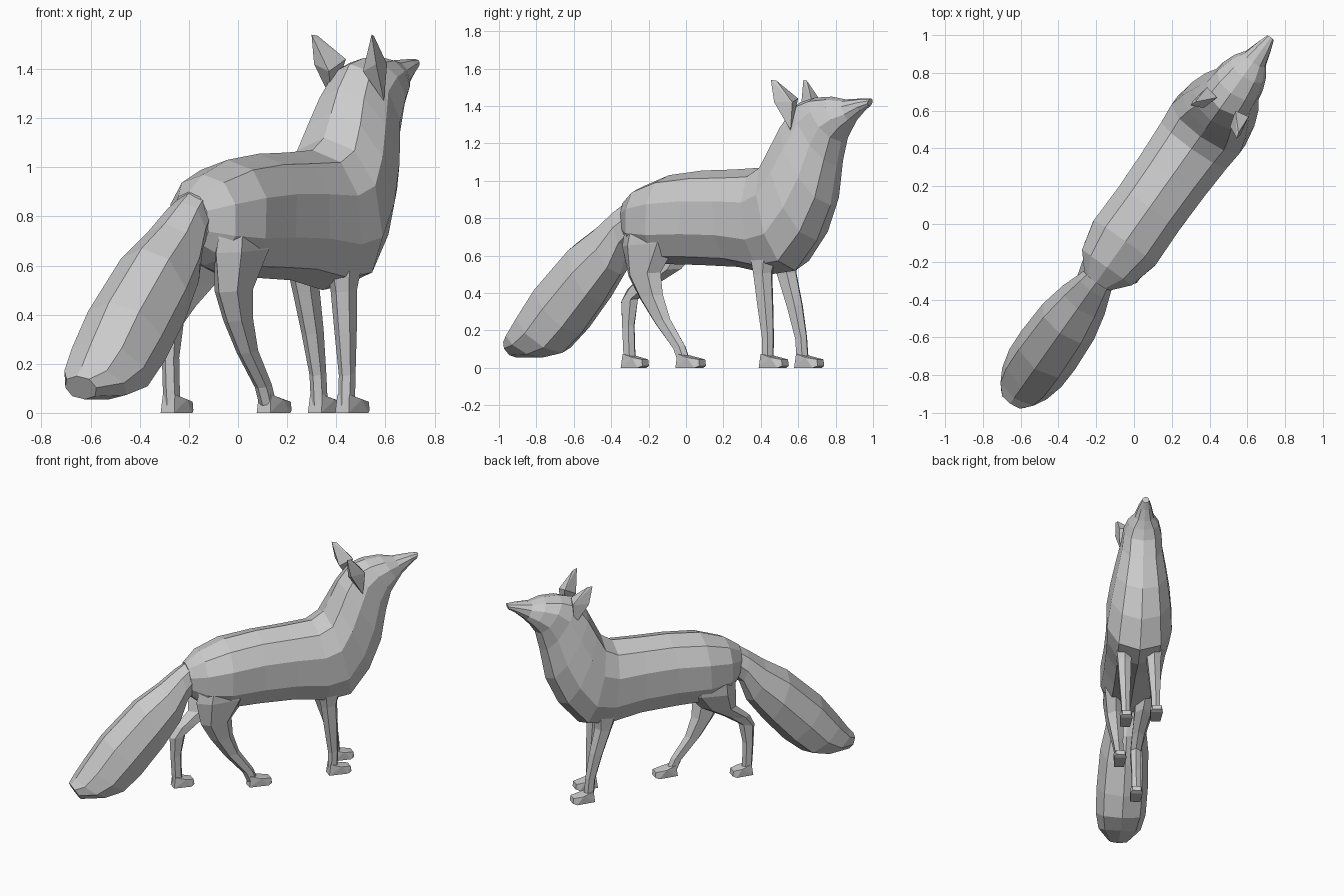
import bpy, bmesh, math
from mathutils import Matrix, Vector

# The animal is modelled along local +y, then turned diagonally
TURN = Matrix.Rotation(-math.atan2(0.58, 0.815), 4, 'Z')
MID = 0.017


def finish(bm, name):
    bmesh.ops.recalc_face_normals(bm, faces=bm.faces)
    bm.transform(TURN)
    me = bpy.data.meshes.new(name)
    bm.to_mesh(me)
    bm.free()
    ob = bpy.data.objects.new(name, me)
    bpy.context.collection.objects.link(ob)
    return ob


def loft(name, rings, n, t=MID, power=0.9):
    """Each ring: (y, z) of one edge, (y, z) of the opposite edge, half width[, x centre]."""
    bm = bmesh.new()
    loops = []
    for y1, z1, y2, z2, hw, *tc in rings:
        x = tc[0] if tc else t
        a, b = Vector((x, y1, z1)), Vector((x, y2, z2))
        c, h = (a + b) / 2, (a - b) / 2
        loop = []
        for k in range(n):
            ang = math.pi / 2 + 2 * math.pi * k / n
            cs, sn = math.cos(ang), math.sin(ang)
            cs = math.copysign(abs(cs) ** power, cs)
            sn = math.copysign(abs(sn) ** power, sn)
            loop.append(bm.verts.new(c + h * sn + Vector((hw * cs * 1.03, 0, 0))))
        loops.append(loop)
    for p, q in zip(loops, loops[1:]):
        for k in range(n):
            bm.faces.new((p[k], p[(k + 1) % n], q[(k + 1) % n], q[k]))
    bm.faces.new(loops[0])
    bm.faces.new(loops[-1])
    return finish(bm, name)


def hull(name, pts):
    bm = bmesh.new()
    for p in pts:
        bm.verts.new(p)
    res = bmesh.ops.convex_hull(bm, input=bm.verts)
    bmesh.ops.delete(bm, geom=[v for v in bm.verts if not v.link_faces], context='VERTS')
    return finish(bm, name)


# Torso, neck and head in one skin
loft("body", [
    (-.37, .90, -.34, .66, .085),
    (-.27, .97, -.27, .60, .165),
    (-.10, 1.03, -.12, .555, .205),
    (.12, 1.055, .10, .55, .20),
    (.32, 1.06, .35, .54, .205),
    (.50, 1.07, .57, .50, .215),
    (.58, 1.12, .73, .52, .225),
    (.63, 1.22, .87, .68, .205),
    (.68, 1.32, .96, .87, .175),
    (.76, 1.42, 1.0, 1.08, .14),
    (.86, 1.445, 1.03, 1.21, .13),
    (.97, 1.45, 1.07, 1.27, .105),
    (1.06, 1.435, 1.11, 1.315, .065),
    (1.16, 1.44, 1.17, 1.37, .042),
    (1.225, 1.44, 1.215, 1.40, .022)], 10)

# Bushy tail
loft("tail", [
    (-.33, .92, -.31, .70, .075),
    (-.42, .86, -.37, .64, .10),
    (-.54, .77, -.42, .50, .13),
    (-.70, .67, -.54, .34, .16),
    (-.93, .45, -.68, .18, .17),
    (-1.05, .29, -.80, .08, .165),
    (-1.12, .19, -.93, .055, .14),
    (-1.155, .15, -1.10, .055, .075)], 8)


def leg(name, rings, toe):
    """Rings: (y, z, half depth, half width, x); then a wedge paw reaching to the toe."""
    loft(name, [(y + d, z + .01, y - d, z - .01, w, x) for y, z, d, w, x in rings], 6)
    x, y0, y1 = toe
    pts = []
    for sx in (-1, 1):
        pts += [(x + sx * .034, y0, 0), (x + sx * .03, y0 + .01, .075),
                (x + sx * .042, y0 + .08, .055), (x + sx * .042, y1 - .02, 0),
                (x + sx * .03, y1, .045), (x + sx * .03, y1 + .005, .01)]
    hull(name + "_paw", pts)


leg("front_leg_right", [
    (.59, .66, .10, .07, .115), (.585, .50, .055, .05, .113), (.60, .33, .046, .042, .111),
    (.615, .16, .034, .032, .108), (.612, .04, .034, .032, .107)], (.108, .578, .725))
leg("front_leg_left", [
    (.58, .66, .10, .07, -.085), (.60, .50, .058, .05, -.087), (.65, .33, .046, .042, -.09),
    (.69, .16, .034, .032, -.092), (.70, .04, .034, .032, -.092)], (-.092, .668, .815))
leg("hind_leg_right", [
    (-.13, .80, .17, .06, .13), (-.15, .66, .18, .075, .125), (-.19, .50, .105, .062, .115),
    (-.15, .38, .075, .05, .108), (-.08, .25, .05, .038, .104), (.03, .11, .036, .032, .105),
    (.06, .04, .034, .032, .105)], (.106, .03, .18))
leg("hind_leg_left", [
    (-.13, .78, .17, .06, -.10), (-.14, .64, .17, .075, -.09), (-.20, .52, .12, .06, -.07),
    (-.33, .43, .09, .045, -.05), (-.40, .36, .055, .038, -.042), (-.41, .22, .037, .032, -.045),
    (-.405, .10, .035, .032, -.045), (-.40, .04, .034, .032, -.045)], (-.043, -.435, -.30))

# Pointed ears, mirrored about the head centre
for side, sx in (("right", 1), ("left", -1)):
    hull("ear_" + side, [(.03 + sx * x, y, z) for x, y, z in (
        (.15, .685, 1.54), (.14, .715, 1.535), (.06, .80, 1.44), (.135, .815, 1.42),
        (.155, .71, 1.42), (.085, .715, 1.39), (.13, .80, 1.27))])
